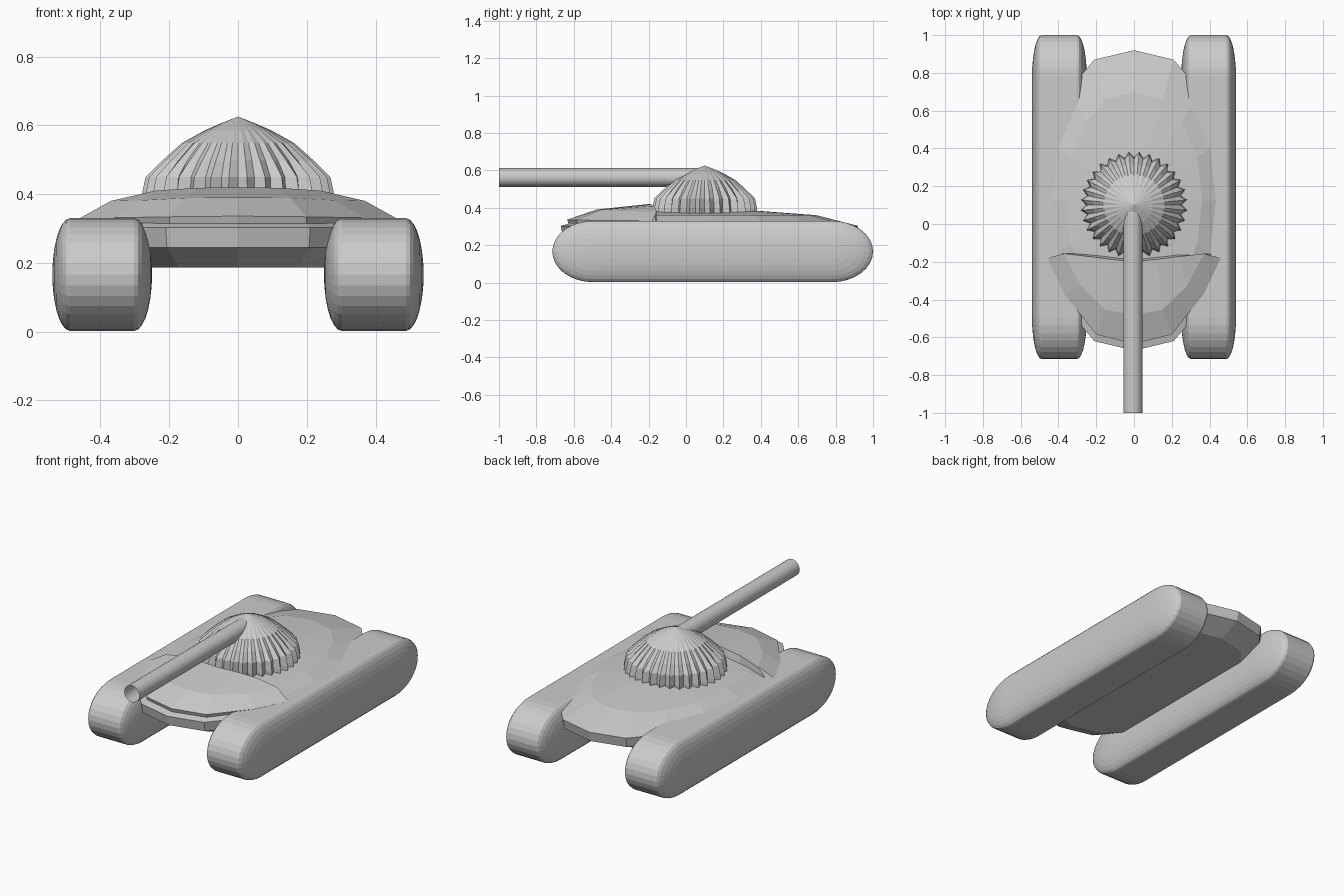
import bpy, bmesh, math
from math import sin, cos, pi

if "Cube" in bpy.data.objects:
    bpy.data.objects.remove(bpy.data.objects["Cube"])

grey = bpy.data.materials.new("plain_grey")
grey.diffuse_color = (0.6, 0.6, 0.6, 1)
grey.use_nodes = True
grey.node_tree.nodes["Principled BSDF"].inputs["Base Color"].default_value = grey.diffuse_color


def make(name, verts, faces):
    me = bpy.data.meshes.new(name)
    me.from_pydata(verts, [], faces)
    bm = bmesh.new()
    bm.from_mesh(me)
    bmesh.ops.remove_doubles(bm, verts=bm.verts, dist=0.0005)
    bmesh.ops.recalc_face_normals(bm, faces=bm.faces)
    bm.to_mesh(me)
    bm.free()
    me.materials.append(grey)
    ob = bpy.data.objects.new(name, me)
    bpy.context.collection.objects.link(ob)
    return ob


def loft(name, rings, cap_start=True, cap_end=True):
    """Skin a list of closed rings with equal point counts."""
    n = len(rings[0])
    verts = [p for r in rings for p in r]
    faces = [(k * n + i, k * n + (i + 1) % n, (k + 1) * n + (i + 1) % n, (k + 1) * n + i)
             for k in range(len(rings) - 1) for i in range(n)]
    if cap_start:
        faces.append(tuple(range(n))[::-1])
    if cap_end:
        faces.append(tuple(range((len(rings) - 1) * n, len(rings) * n)))
    return make(name, verts, faces)


# Tracks: long rounded belts with bulging sides
def belt_ring(x, s, seg=16):
    pts = []
    for y0, a0 in ((0.78, -pi / 2), (-0.495, pi / 2)):
        for i in range(seg + 1):
            a = a0 + pi * i / seg
            pts.append((x, y0 + 0.22 * s * cos(a), 0.166 + 0.164 * s * sin(a)))
    return pts


for side, label in ((-1, "left"), (1, "right")):
    rings = []
    for k in range(-8, 9):
        if k == 0:
            continue
        a = (abs(k) - 1) / 7 * pi / 2
        off = 0.093 + 0.052 * sin(a)
        rings.append(belt_ring(side * 0.395 + math.copysign(off, k), max(cos(a), 0.03)))
    loft(label + "_track", rings)

# Hull: faceted oval with a low crowned top and an undercut belly
quarter = [(0, 0.795), (0.21, 0.745), (0.35, 0.58), (0.465, 0.32), (0.5, 0)]
half = quarter + [(x, -y) for x, y in quarter[-2::-1]]
oval = half + [(-x, y) for x, y in half[-2:0:-1]]


def oval_ring(s, z):
    return [(x * s, 0.125 + y * s, z) for x, y in oval]


loft("hull", [oval_ring(s, z) for s, z in
              ((0.82, 0.187), (0.985, 0.245), (1, 0.303), (0.72, 0.36), (0.3, 0.385))])

# Raised front plate with a folded rim and a stepped rear edge
rim = [(0, -0.635, 0.336), (0.2, -0.585, 0.334), (0.37, -0.37, 0.331), (0.46, -0.18, 0.33)]
fold = [(0, -0.48, 0.39), (0.15, -0.455, 0.389), (0.28, -0.33, 0.382), (0.37, -0.157, 0.38)]
ridge = [(0, -0.2, 0.42), (0.12, -0.187, 0.418), (0.24, -0.172, 0.41), (0.37, -0.157, 0.38)]
foot = [(0, -0.18, 0.34), (0.12, -0.167, 0.34), (0.24, -0.155, 0.33), (0.43, -0.16, 0.31)]
skirt = [(x * 0.99, y + 0.012, 0.3) for x, y, z in rim]
rows = [[(-x, y, z) for x, y, z in r[:0:-1]] + r for r in (skirt, rim, fold, ridge, foot)]
w = len(rows[0])
plate_faces = [(k * w + i, k * w + i + 1, (k + 1) * w + i + 1, (k + 1) * w + i)
               for k in range(4) for i in range(w - 1)]
make("front_plate", [p for r in rows for p in r], plate_faces)

# Turret: fluted dome, the flutes fading towards the tip
def flute_ring(ro, ri, z, teeth=32):
    return [((ro if i % 2 else ri) * sin(pi * i / teeth),
             0.1 + (ro if i % 2 else ri) * cos(pi * i / teeth), z) for i in range(teeth * 2)]


loft("turret", [flute_ring(*p) for p in
                ((0.282, 0.252, 0.37), (0.282, 0.252, 0.395), (0.27, 0.245, 0.45), (0.222, 0.209, 0.497),
                 (0.165, 0.157, 0.548), (0.1, 0.097, 0.584), (0.05, 0.049, 0.606), (0.001, 0.001, 0.625))])

# Gun barrel: open tube closed at the rear
def tube_ring(y, r=0.05, n=24):
    return [(-0.006 + r * cos(2 * pi * i / n), y, 0.562 + r * sin(2 * pi * i / n)) for i in range(n)]


loft("gun_barrel", [tube_ring(-1), tube_ring(0.08)], cap_start=False)
